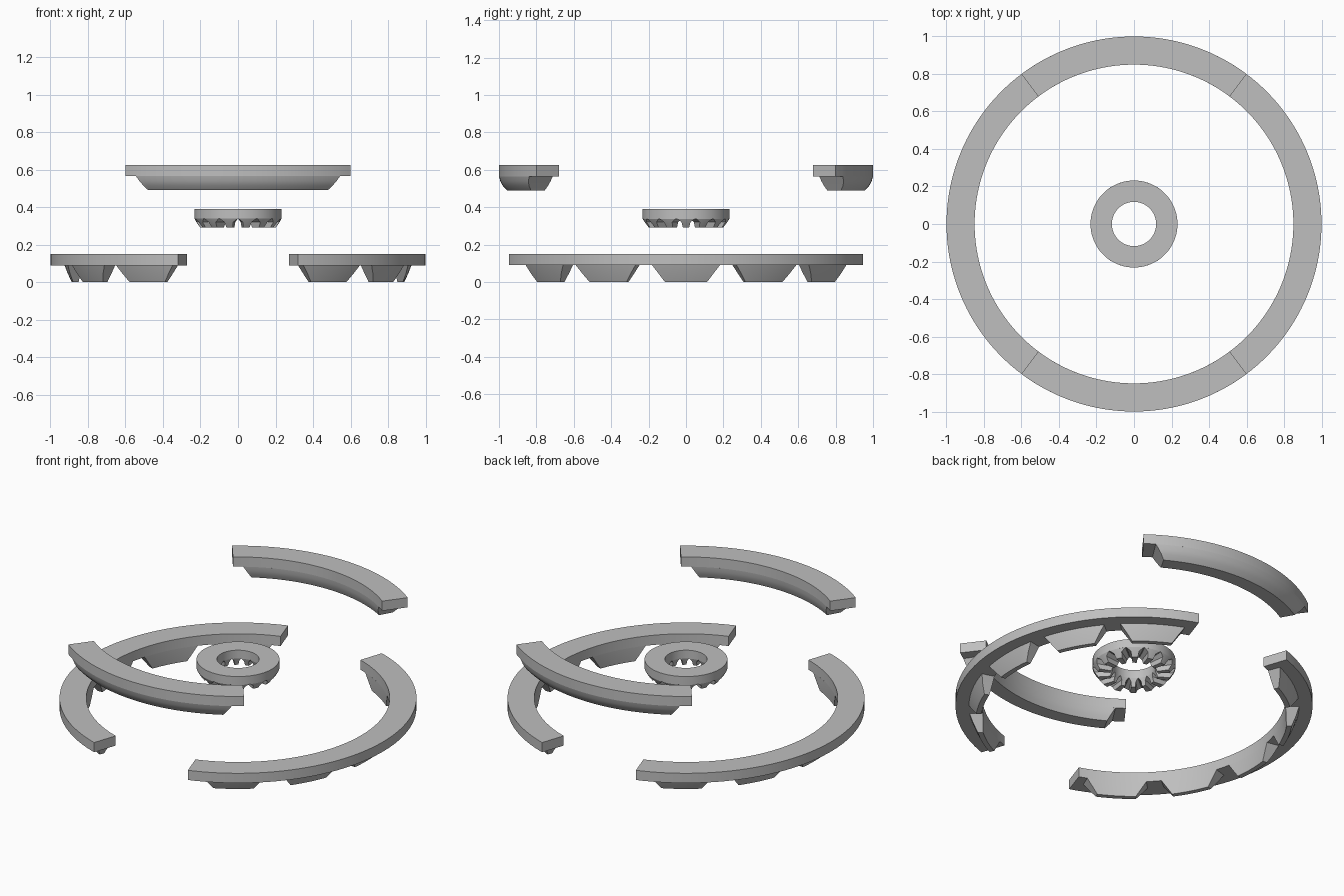
import bpy, bmesh
from math import cos, sin, radians

if "Cube" in bpy.data.objects:
    bpy.data.objects.remove(bpy.data.objects["Cube"])

grey = bpy.data.materials.new("plain grey")
grey.diffuse_color = (0.52, 0.52, 0.52, 1)
grey.use_nodes = True
grey.node_tree.nodes["Principled BSDF"].inputs["Base Color"].default_value = grey.diffuse_color


def add_arc(bm, levels, centre, steps):
    """Loft a curved block from levels (z, inner r, outer r, half angle), listed top to bottom."""
    closed = levels[0][3] >= 180
    # cross-section: down the outer wall, then back up the inner wall
    section = [(z, ro, h) for z, ri, ro, h in levels]
    section += [(z, ri, h) for z, ri, ro, h in reversed(levels)]
    columns = []
    for i in range(steps if closed else steps + 1):
        t = 2 * i / steps - 1
        column = []
        for z, r, h in section:
            a = radians(centre + t * h)
            column.append(bm.verts.new((r * cos(a), r * sin(a), z)))
        columns.append(column)
    n = len(section)
    count = len(columns)
    for i in range(count if closed else count - 1):
        a, b = columns[i], columns[(i + 1) % count]
        for j in range(n):
            k = (j + 1) % n
            bm.faces.new((a[j], a[k], b[k], b[j]))
    if not closed:
        # end caps, split into quads so sloping ends stay clean
        m = len(levels)
        for col in (columns[0], columns[-1]):
            for j in range(m - 1):
                bm.faces.new((col[j], col[j + 1], col[n - 2 - j], col[n - 1 - j]))


def make_part(name, blocks):
    bm = bmesh.new()
    for block in blocks:
        add_arc(bm, *block)
    bmesh.ops.recalc_face_normals(bm, faces=bm.faces)
    mesh = bpy.data.meshes.new(name)
    bm.to_mesh(mesh)
    bm.free()
    mesh.materials.append(grey)
    obj = bpy.data.objects.new(name, mesh)
    bpy.context.collection.objects.link(obj)
    bpy.ops.object.select_all(action='DESELECT')
    obj.select_set(True)
    bpy.context.view_layer.objects.active = obj
    bpy.ops.object.shade_smooth_by_angle(angle=radians(28))
    return obj


# Lower side arcs, each with five tapered teeth
side_band = [(0.15, 0.85, 1.0, 71.3), (0.09, 0.85, 1.0, 71.3)]
side_tooth = [(0.09, 0.85, 0.925, 11.3),
              (0.045, 0.852, 0.908, 9.3),
              (0.0, 0.857, 0.886, 7.3)]
for name, facing in (("right_lower_arc", 0), ("left_lower_arc", 180)):
    blocks = [(side_band, facing, 64)]
    blocks += [(side_tooth, facing + 28.3 * k, 10) for k in range(-2, 3)]
    make_part(name, blocks)

# Raised front and back arcs with one long rounded belly
raised_band = [(0.625, 0.85, 1.0, 36.9), (0.565, 0.85, 1.0, 36.9)]
belly = [(0.565, 0.85, 1.0, 33.0),
         (0.54, 0.853, 0.993, 32.0),
         (0.515, 0.86, 0.98, 31.0),
         (0.49, 0.872, 0.957, 30.0)]
for name, facing in (("front_raised_arc", -90), ("back_raised_arc", 90)):
    make_part(name, [(raised_band, facing, 40), (belly, facing, 40)])

# Hub ring with fourteen small feet separated by pointed notches
pitch = 360 / 14
hub_band = [(0.39, 0.118, 0.232, 180), (0.338, 0.118, 0.232, 180)]
hub_foot = [(0.338, 0.118, 0.232, pitch * 0.47),
            (0.32, 0.124, 0.222, pitch * 0.24),
            (0.292, 0.135, 0.202, pitch * 0.19)]
make_part("hub_ring", [(hub_band, 0, 84)]
          + [(hub_foot, pitch * k, 4) for k in range(14)])
